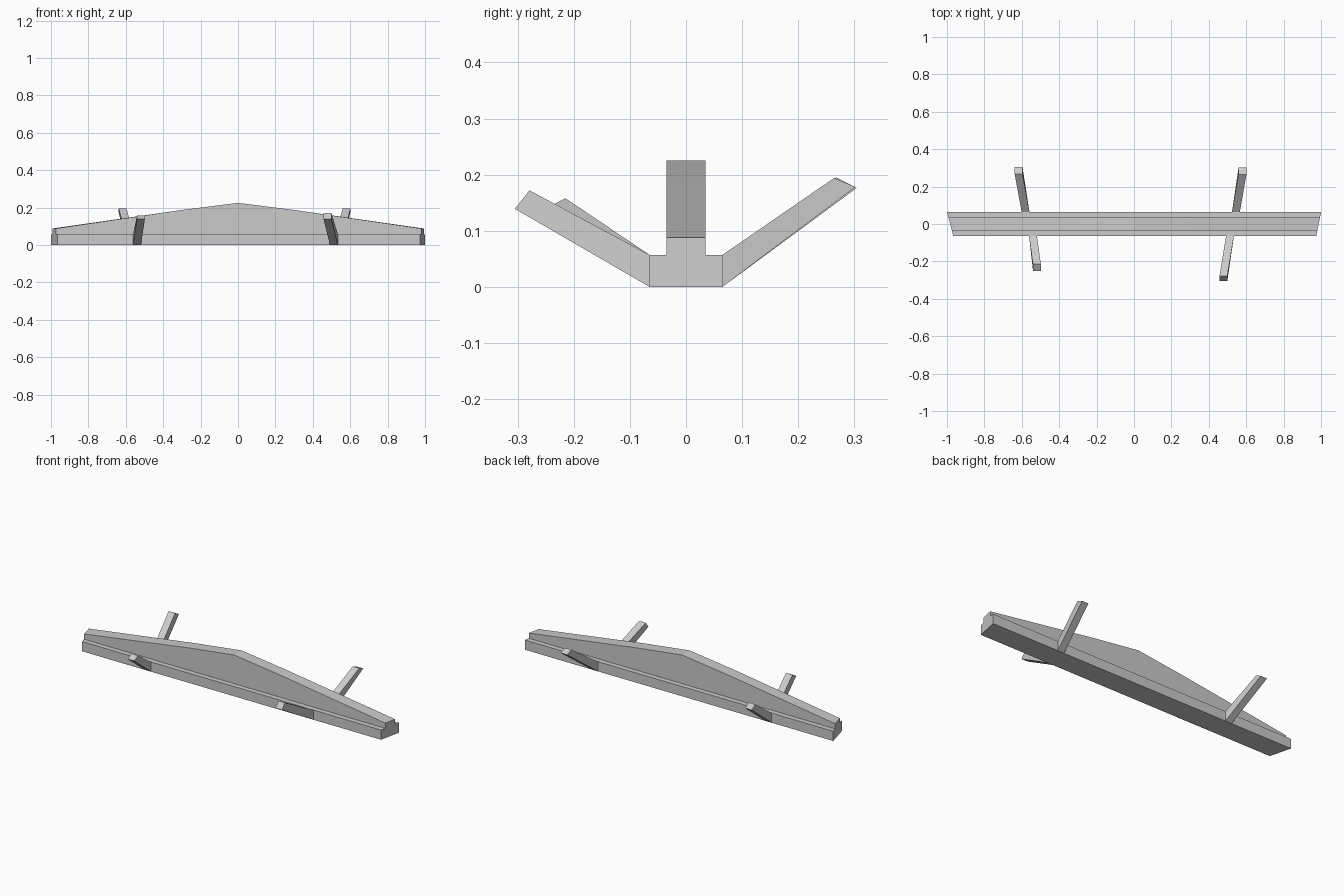
import bpy, bmesh

if "Cube" in bpy.data.objects:
    bpy.data.objects.remove(bpy.data.objects["Cube"])


def make_object(name, bm):
    bmesh.ops.recalc_face_normals(bm, faces=bm.faces[:])
    mesh = bpy.data.meshes.new(name)
    bm.to_mesh(mesh)
    bm.free()
    obj = bpy.data.objects.new(name, mesh)
    bpy.context.collection.objects.link(obj)
    return obj


def loft(name, rings):
    """Join matching rings of points with quads and close both ends."""
    bm = bmesh.new()
    loops = [[bm.verts.new(p) for p in ring] for ring in rings]
    for a, b in zip(loops, loops[1:]):
        n = len(a)
        for i in range(n):
            j = (i + 1) % n
            bm.faces.new((a[i], a[j], b[j], b[i]))
    bm.faces.new(loops[0])
    bm.faces.new(loops[-1])
    return make_object(name, bm)


# Main beam: stepped cross-section, peaked in the middle, skewed ends
BASE_Y, RIDGE_Y, STEP_Z = 0.065, 0.035, 0.057


def beam_section(x, top, skew):
    half = [(BASE_Y, 0), (BASE_Y, STEP_Z), (RIDGE_Y, STEP_Z), (RIDGE_Y, top)]
    outline = half + [(-y, z) for y, z in reversed(half)]
    return [(x + skew * y / BASE_Y, y, z) for y, z in outline]


stations = [(-0.983, 0.088, -0.017), (-0.3, 0.187, 0), (0, 0.225, 0),
            (0.3, 0.187, 0), (0.987, 0.088, 0.013)]
loft("main_beam", [beam_section(*s) for s in stations])


# Side struts: bars rising outward from the beam's flanks
def strut(name, base_x, tip_x, tip_top, tip_bottom, width=0.042):
    side = 1 if tip_top[0] > 0 else -1

    def ring(x, top, bottom):
        l, r = x - width / 2, x + width / 2
        return [(l, *bottom), (r, *bottom), (r, *top), (l, *top)]

    y = side * BASE_Y
    loft(name, [ring(base_x, (y, STEP_Z), (y, 0)),
                ring(tip_x, tip_top, tip_bottom)])


strut("back_strut_left", -0.58, -0.617, (0.268, 0.195), (0.304, 0.176))
strut("back_strut_right", 0.545, 0.58, (0.264, 0.194), (0.302, 0.178))
strut("front_strut_left", -0.54, -0.519, (-0.215, 0.158), (-0.25, 0.139))
strut("front_strut_right", 0.513, 0.478, (-0.279, 0.172), (-0.305, 0.139))
